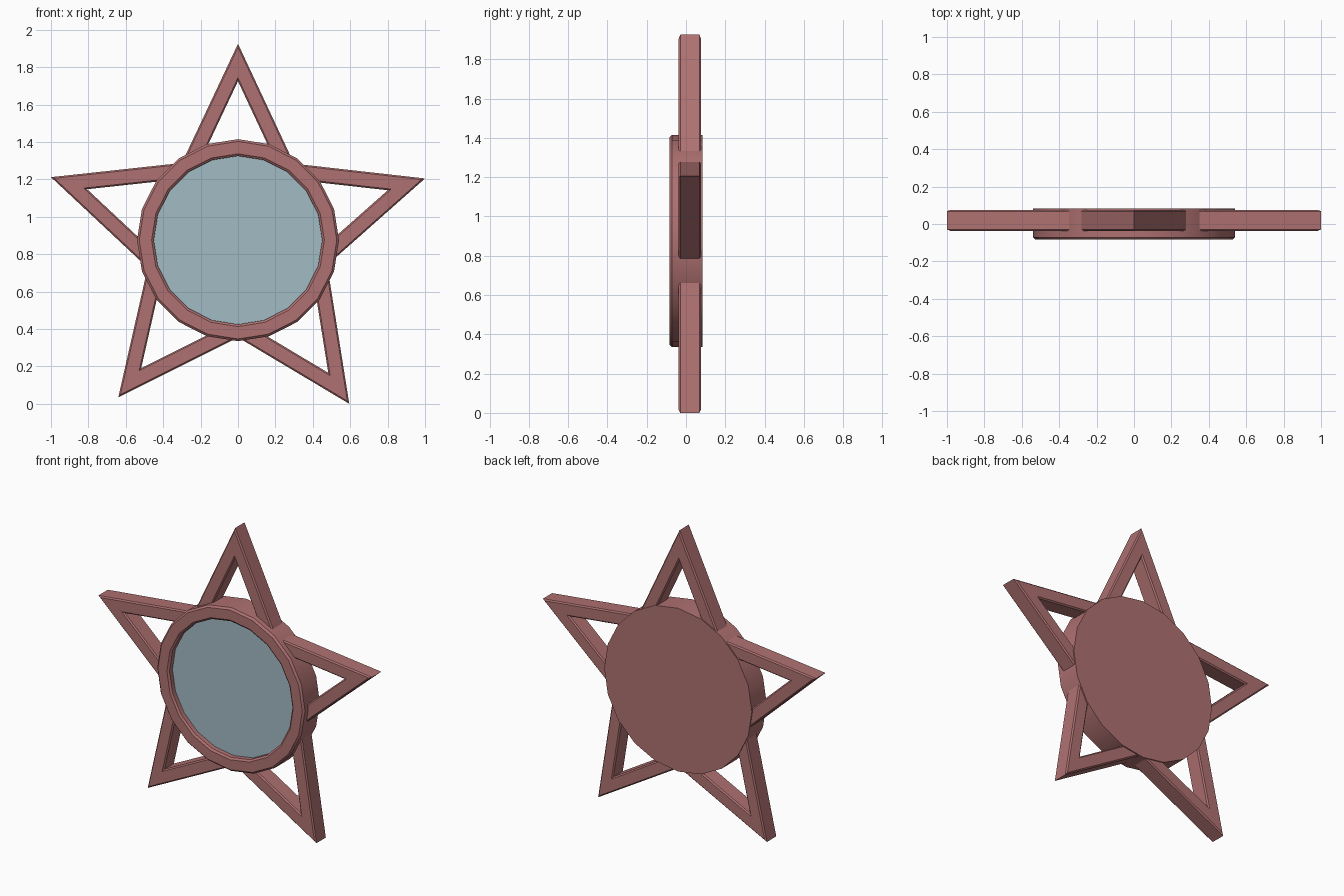
import bpy, bmesh, math
from mathutils import Vector

if "Cube" in bpy.data.objects:
    bpy.data.objects.remove(bpy.data.objects["Cube"])

CENTRE_Z = 0.875
SIDES = 20


def material(name, rgb):
    m = bpy.data.materials.new(name)
    m.diffuse_color = (*rgb, 1)
    m.use_nodes = True
    m.node_tree.nodes["Principled BSDF"].inputs["Base Color"].default_value = m.diffuse_color
    return m


rose = material("dusty_rose", (0.43, 0.165, 0.165))
glass = material("pale_blue_glass", (0.36, 0.50, 0.56))


def make_object(name, bm, mat):
    bmesh.ops.recalc_face_normals(bm, faces=bm.faces)
    me = bpy.data.meshes.new(name)
    bm.to_mesh(me)
    bm.free()
    me.materials.append(mat)
    ob = bpy.data.objects.new(name, me)
    bpy.context.collection.objects.link(ob)
    bpy.ops.object.select_all(action='DESELECT')
    ob.select_set(True)
    bpy.context.view_layer.objects.active = ob
    bpy.ops.object.shade_smooth_by_angle(angle=math.radians(35))
    return ob


def lathe(name, profile, mat):
    """Turn (radius, y) points around the front-to-back axis, capping both ends."""
    bm = bmesh.new()
    rings = []
    for r, y in profile:
        angles = [2 * math.pi * i / SIDES for i in range(SIDES)]
        rings.append([bm.verts.new((r * math.sin(a), y, CENTRE_Z + r * math.cos(a))) for a in angles])
    for a, b in zip(rings, rings[1:]):
        for i in range(SIDES):
            j = (i + 1) % SIDES
            bm.faces.new((a[i], a[j], b[j], b[i]))
    bm.faces.new(rings[0])
    bm.faces.new(rings[-1])
    return make_object(name, bm, mat)


# Round body with raised front rim and flat back
lathe("round_frame", [(0.54, 0.083), (0.54, -0.071), (0.528, -0.083),
                      (0.462, -0.083), (0.45, -0.073), (0.45, -0.036)], rose)

# Recessed front disc
lathe("glass_disc", [(0.45, -0.037), (0.45, -0.042)], glass)

# Open star frame: tips and valleys clockwise from the top
outline = [Vector(p) for p in [
    (0, 1.925), (0.30, 1.284), (1.0, 1.205), (0.477, 0.742), (0.595, 0.0),
    (0, 0.355), (-0.64, 0.035), (-0.483, 0.728), (-1.0, 1.212), (-0.30, 1.288)]]
WIDTH = 0.085


def inset(points, w):
    result = []
    n = len(points)
    for i, p in enumerate(points):
        d1 = (p - points[i - 1]).normalized()
        d2 = (points[(i + 1) % n] - p).normalized()
        n1, n2 = Vector((d1.y, -d1.x)), Vector((d2.y, -d2.x))
        result.append(p + (n1 + n2) * w / (1 + n1.dot(n2)))
    return result


bm = bmesh.new()
loops = [[bm.verts.new((p.x, y, p.y)) for p in pts]
         for pts, y in [(outline, -0.037), (inset(outline, WIDTH), -0.037),
                        (inset(outline, WIDTH), 0.076), (outline, 0.076)]]
for k in range(4):
    a, b = loops[k], loops[(k + 1) % 4]
    for i in range(len(a)):
        j = (i + 1) % len(a)
        bm.faces.new((a[i], a[j], b[j], b[i]))
# soften the long edges of the bars
long_edges = [e for lp in loops for i in range(len(lp))
              for e in [bm.edges.get((lp[i - 1], lp[i]))]]
bmesh.ops.bevel(bm, geom=long_edges, offset=0.008, segments=1, affect='EDGES')
make_object("star_frame", bm, rose)
